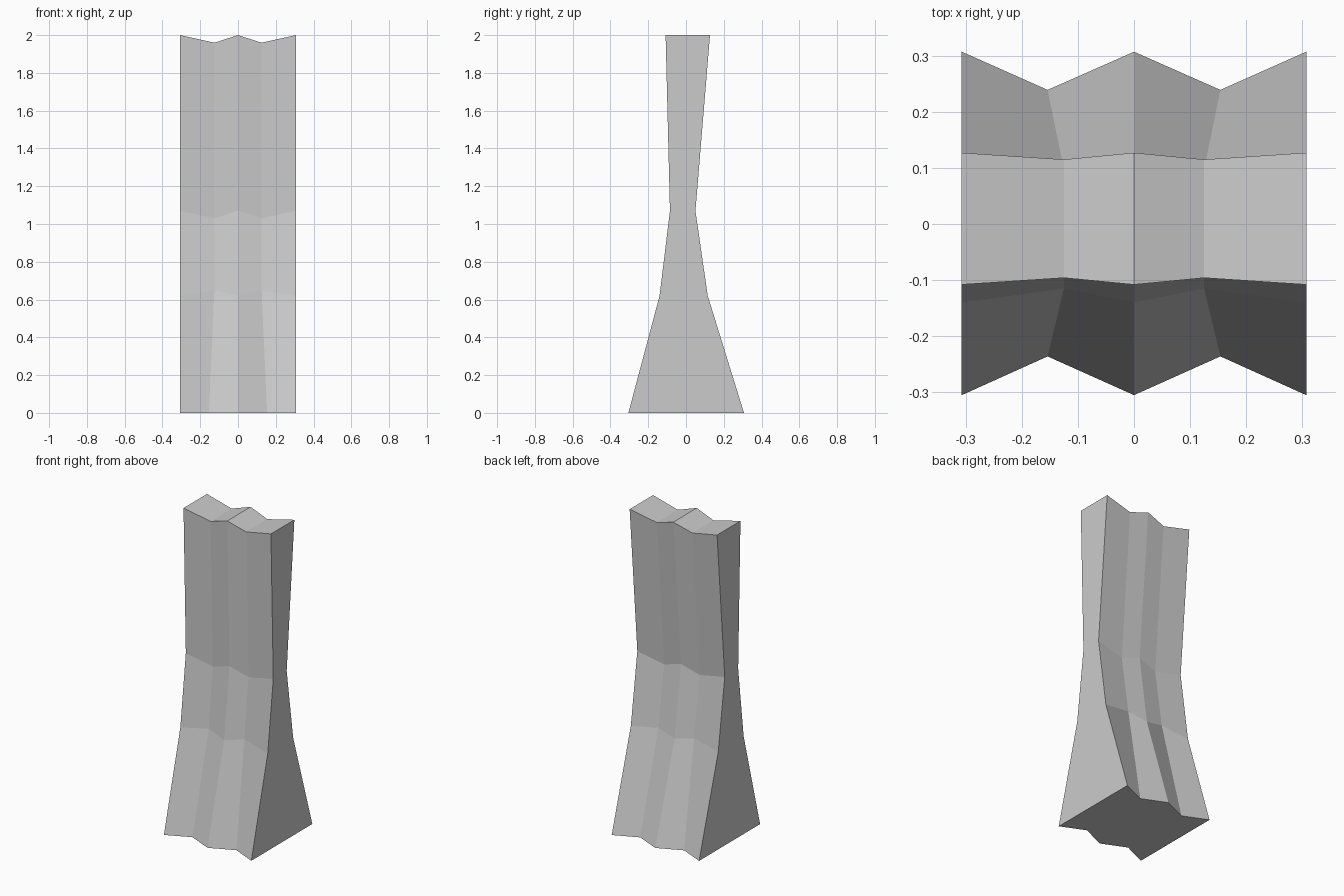
import bpy, bmesh

if "Cube" in bpy.data.objects:
    bpy.data.objects.remove(bpy.data.objects["Cube"])

W = 0.307
# Per level: ridge (z, front y, back y), then valley (x offset, z, front y, back y)
levels = [
    ((0.00, -0.305, 0.307), (0.154, 0.00, -0.236, 0.239)),
    ((0.62, -0.140, 0.115), (0.125, 0.65, -0.115, 0.098)),
    ((1.07, -0.085, 0.050), (0.125, 1.03, -0.074, 0.040)),
    ((2.00, -0.108, 0.127), (0.125, 1.96, -0.096, 0.115)),
]

bm = bmesh.new()

# Zigzag ring at each level: front edge left to right, back edge right to left
rings = []
for (rz, rf, rb), (vx, vz, vf, vb) in levels:
    xs = [-W, -vx, 0, vx, W]
    front = [(x, vf, vz) if i % 2 else (x, rf, rz) for i, x in enumerate(xs)]
    back = [(x, vb, vz) if i % 2 else (x, rb, rz) for i, x in enumerate(xs)]
    rings.append([bm.verts.new(p) for p in front + back[::-1]])

# Pleated walls
for lo, hi in zip(rings, rings[1:]):
    for i in range(10):
        j = (i + 1) % 10
        bm.faces.new((lo[i], lo[j], hi[j], hi[i]))

# Folded top and flat underside
for r in (rings[0], rings[-1]):
    for i in range(4):
        bm.faces.new((r[i], r[i + 1], r[8 - i], r[9 - i]))
bmesh.ops.recalc_face_normals(bm, faces=bm.faces)

mesh = bpy.data.meshes.new("pleated_column")
bm.to_mesh(mesh)
bm.free()
column = bpy.data.objects.new("pleated_column", mesh)
bpy.context.collection.objects.link(column)
